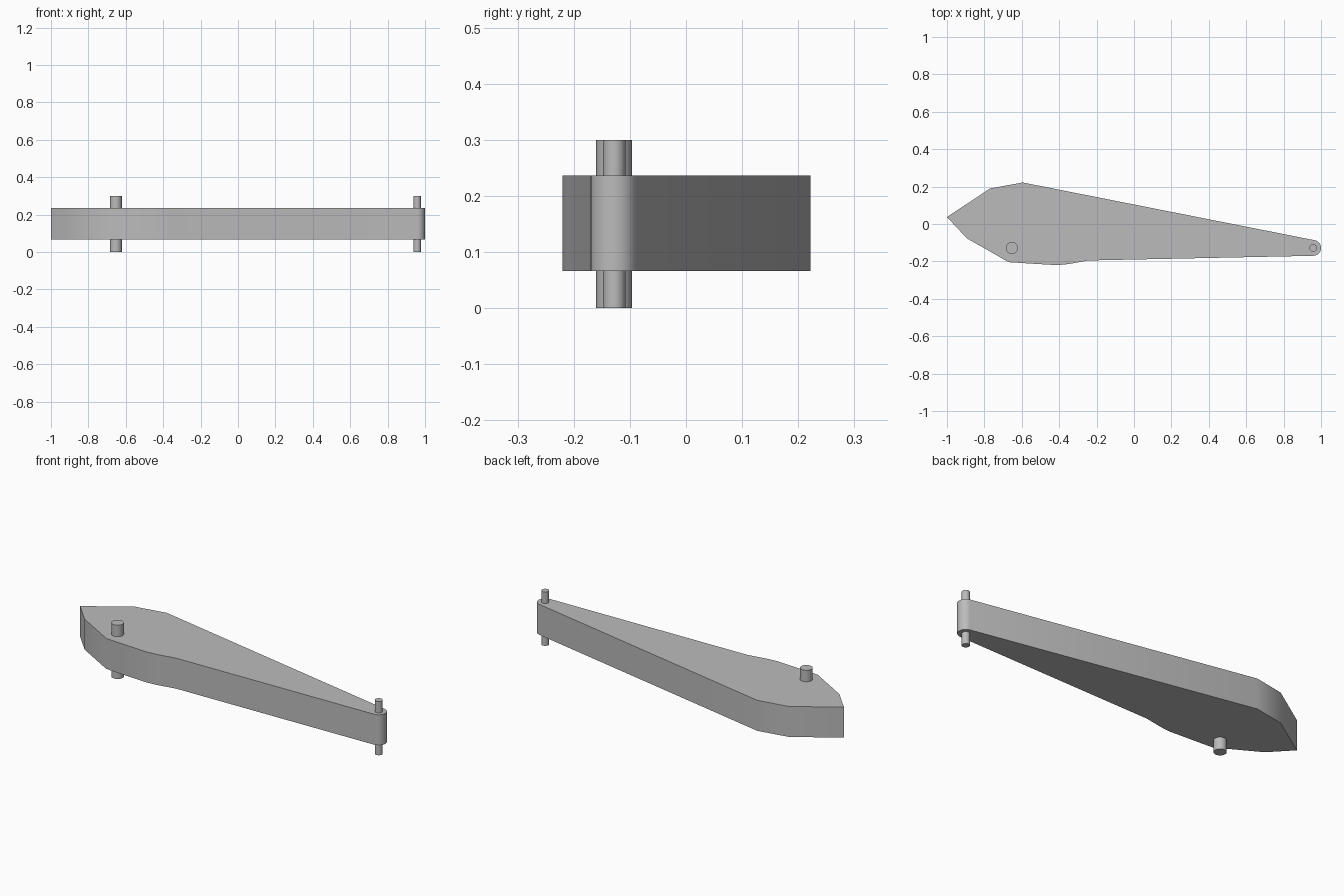
import bpy, bmesh, math

cube = bpy.data.objects.get("Cube")
if cube:
    bpy.data.objects.remove(cube, do_unlink=True)

GREY = (0.5, 0.5, 0.5, 1)
grey = bpy.data.materials.new("plain grey")
grey.use_nodes = True
grey.diffuse_color = GREY
grey.node_tree.nodes["Principled BSDF"].inputs["Base Color"].default_value = GREY


def prism(name, outline, z0, z1, angle):
    """Extrude a flat outline from z0 up to z1."""
    bm = bmesh.new()
    base = bm.faces.new([bm.verts.new((x, y, z0)) for x, y in outline])
    side = bmesh.ops.extrude_face_region(bm, geom=[base], use_keep_orig=True)
    top = [v for v in side["geom"] if isinstance(v, bmesh.types.BMVert)]
    bmesh.ops.translate(bm, verts=top, vec=(0, 0, z1 - z0))
    bmesh.ops.recalc_face_normals(bm, faces=bm.faces)
    mesh = bpy.data.meshes.new(name)
    bm.to_mesh(mesh)
    bm.free()
    mesh.materials.append(grey)
    obj = bpy.data.objects.new(name, mesh)
    bpy.context.collection.objects.link(obj)
    bpy.ops.object.select_all(action='DESELECT')
    obj.select_set(True)
    bpy.context.view_layer.objects.active = obj
    bpy.ops.object.shade_smooth_by_angle(angle=math.radians(angle))
    return obj


def arc(cx, cy, r, start, end, steps):
    angles = [math.radians(start + (end - start) * i / steps) for i in range(steps + 1)]
    return [(cx + r * math.cos(a), cy + r * math.sin(a)) for a in angles]


PIN_Y, TIP_X, HEEL_X = -0.128, 0.958, -0.653

# Tapered arm with a pointed heel and a rounded tip
heel = [(-0.595, 0.222), (-0.77, 0.19), (-1.0, 0.037), (-0.893, -0.077),
        (-0.67, -0.204), (-0.53, -0.213), (-0.41, -0.22), (-0.35, -0.214), (-0.245, -0.195)]
prism("arm", heel + arc(TIP_X, PIN_Y, 0.042, -89, 79, 14), 0.066, 0.236, 30)

# Pivot pins standing out above and below the arm
for name, x, radius in (("heel_pin", HEEL_X, 0.032), ("tip_pin", TIP_X, 0.02)):
    for end, z0, z1 in (("lower", 0, 0.066), ("upper", 0.236, 0.3)):
        prism(f"{end}_{name}", arc(x, PIN_Y, radius, 0, 345, 23), z0, z1, 30)
